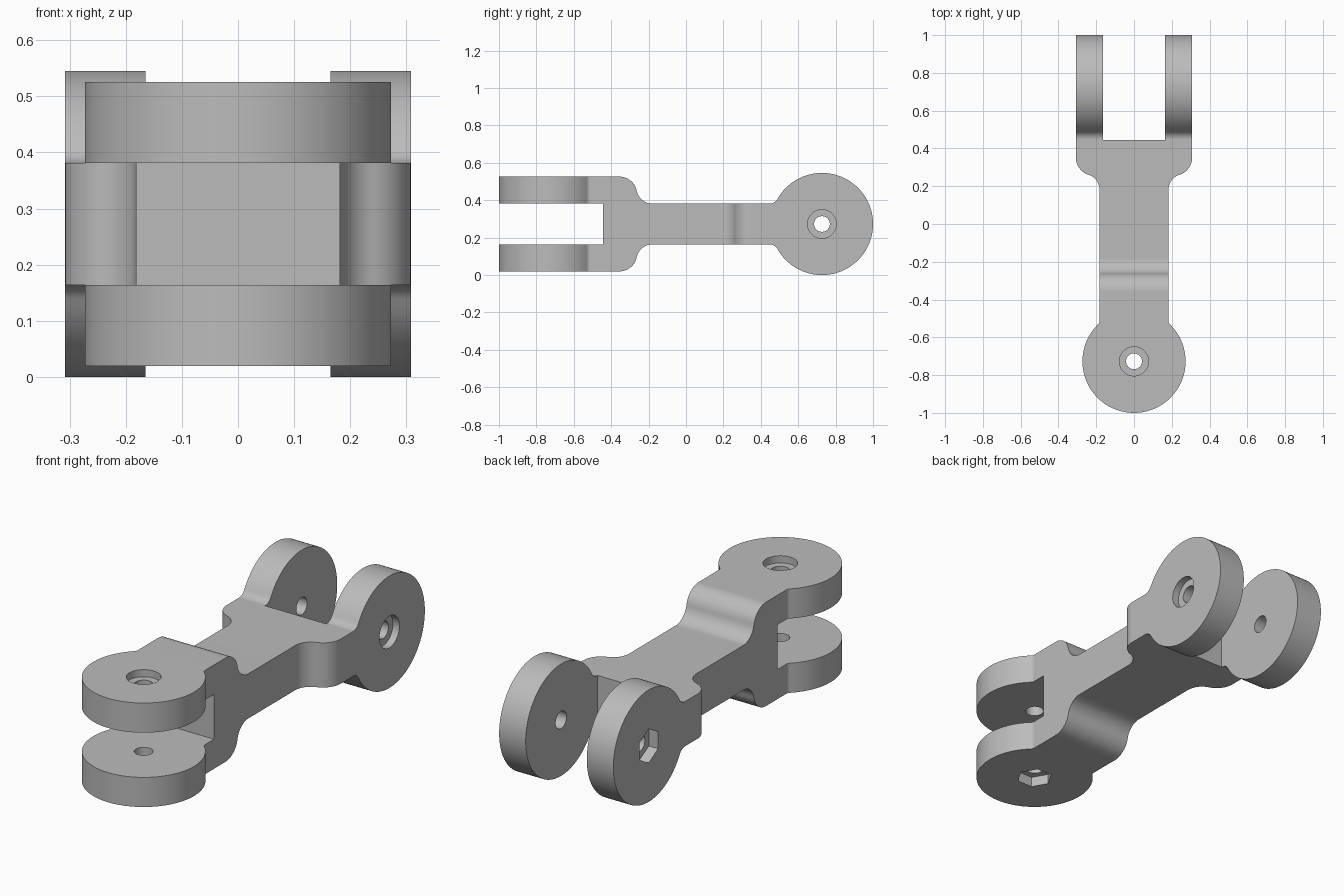
import bpy, bmesh
from math import asin, sqrt, sin, cos, radians, pi
from mathutils import Matrix, Vector

if "Cube" in bpy.data.objects:
    bpy.data.objects.remove(bpy.data.objects["Cube"], do_unlink=True)

EYE_Y, EYE_R, MID_Z = 0.727, 0.273, 0.2725
SLOT_END = 0.445
HOLE_R, BORE_R, HEX_R = 0.042, 0.077, 0.083

grey = bpy.data.materials.new("plain grey")
grey.use_nodes = True
colour = (0.5, 0.5, 0.5, 1)
grey.diffuse_color = colour
grey.node_tree.nodes["Principled BSDF"].inputs["Base Color"].default_value = colour


def arc(cx, cy, r, a, b, n):
    return [(cx + r * cos(a + (b - a) * i / n), cy + r * sin(a + (b - a) * i / n))
            for i in range(n + 1)]


def link_outline(wide, neck, slot, fillet):
    """Round eye at one end, slotted fork at the other, along the first axis."""
    a = asin((neck + fillet) / (EYE_R + fillet))
    reach = sqrt((EYE_R + fillet) ** 2 - (neck + fillet) ** 2)
    half = arc(-EYE_Y, 0, EYE_R, pi, a, 48)
    half += arc(-EYE_Y + reach, neck + fillet, fillet, a + pi, 1.5 * pi, 8)[1:]
    # S-shaped shoulder from neck to fork
    r1, r2 = 0.085, 0.095
    b = asin((wide - neck - r1 - r2) / (r1 + r2))
    half += arc(0.18, neck + r1, r1, -pi / 2, b, 14)
    half += arc(0.18 + (r1 + r2) * cos(b), wide - r2, r2, b + pi, pi / 2, 14)[1:]
    # fork arm, running past the end so that the other outline trims it
    half += [(1.1, wide), (1.1, slot), (SLOT_END, slot)]
    return half + [(s, -t) for s, t in reversed(half[1:])]


def add_object(name, bm):
    bmesh.ops.recalc_face_normals(bm, faces=bm.faces)
    mesh = bpy.data.meshes.new(name)
    bm.to_mesh(mesh)
    bm.free()
    mesh.materials.append(grey)
    ob = bpy.data.objects.new(name, mesh)
    bpy.context.collection.objects.link(ob)
    return ob


def prism(name, outline, place, depth):
    bm = bmesh.new()
    face = bm.faces.new([bm.verts.new(place(s, t)) for s, t in outline])
    out = bmesh.ops.extrude_face_region(bm, geom=[face])
    moved = [v for v in out["geom"] if isinstance(v, bmesh.types.BMVert)]
    bmesh.ops.translate(bm, verts=moved, vec=depth)
    return add_object(name, bm)


def cutter(name, matrix, r, low, high, sides):
    bm = bmesh.new()
    bmesh.ops.create_cone(bm, cap_ends=True, segments=sides, radius1=r, radius2=r,
                          depth=high - low,
                          matrix=matrix @ Matrix.Translation((0, 0, (low + high) / 2))
                          @ Matrix.Rotation(radians(30), 4, "Z"))
    return add_object(name, bm)


# Link body: side outline crossed with top outline
body = prism("link_body", link_outline(0.2535, 0.109, 0.109, 0.05),
             lambda s, t: (-0.4, -s, MID_Z + t), Vector((0.8, 0, 0)))
top = prism("top_outline", link_outline(0.308, 0.182, 0.165, 0.025),
            lambda s, t: (t, s, -0.2), Vector((0, 0, 0.95)))
cuts = [(top, "INTERSECT")]

# Bolt holes: through hole, round head recess and hex nut recess for each fork
front_axis = Matrix.Translation((0, -EYE_Y, MID_Z))
rear_axis = Matrix.Translation((0, EYE_Y, MID_Z)) @ Matrix.Rotation(pi / 2, 4, "Y")
for name, axis, wide in (("front", front_axis, 0.2535), ("rear", rear_axis, 0.308)):
    for part, r, low, high, sides in (("bolt_hole", HOLE_R, -0.5, 0.5, 48),
                                      ("head_recess", BORE_R, wide - 0.035, 0.5, 48),
                                      ("nut_recess", HEX_R, -0.5, 0.05 - wide, 6)):
        cuts.append((cutter(f"{name}_{part}", axis, r, low, high, sides), "DIFFERENCE"))

bpy.ops.object.select_all(action="DESELECT")
bpy.context.view_layer.objects.active = body
body.select_set(True)
for ob, operation in cuts:
    mod = body.modifiers.new(ob.name, "BOOLEAN")
    mod.operation, mod.solver, mod.object = operation, "EXACT", ob
    bpy.ops.object.modifier_apply(modifier=mod.name)
    bpy.data.objects.remove(ob, do_unlink=True)

# Smooth curves, crisp edges
bpy.ops.object.shade_smooth_by_angle(angle=radians(25))
weighted = body.modifiers.new("flat_faces", "WEIGHTED_NORMAL")
weighted.keep_sharp = True
